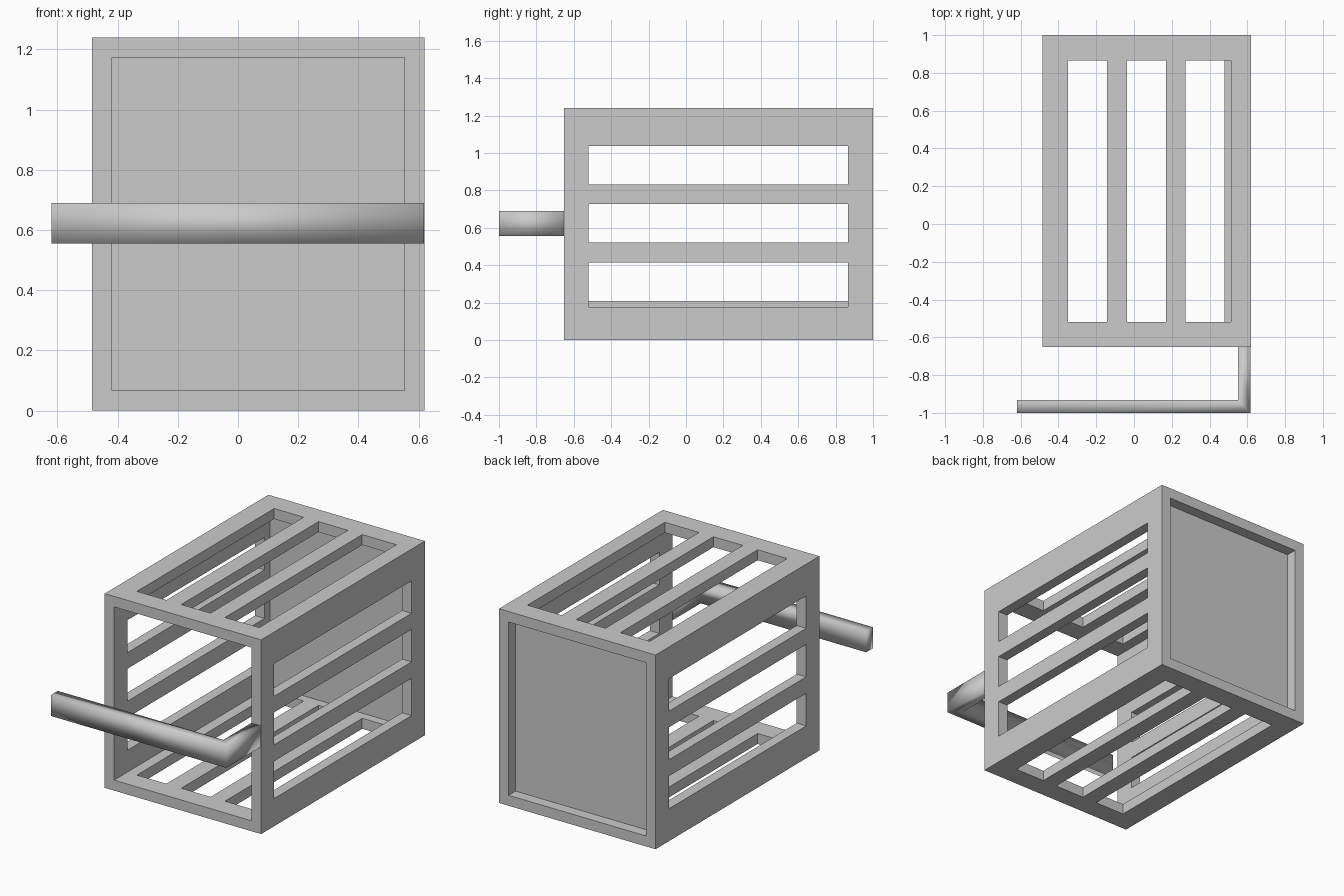
import bpy, bmesh
from mathutils import Vector

if "Cube" in bpy.data.objects:
    bpy.data.objects.remove(bpy.data.objects["Cube"])

T = 0.067                                # board thickness
X0, X1 = -0.485, 0.62
Z1 = 1.24
YS = [-0.652, -0.52, 0.865, 1.0]         # front edge, slot ends, back edge


def finish(bm, name, smooth=False):
    bmesh.ops.recalc_face_normals(bm, faces=bm.faces)
    mesh = bpy.data.meshes.new(name)
    bm.to_mesh(mesh)
    bm.free()
    obj = bpy.data.objects.new(name, mesh)
    bpy.context.collection.objects.link(obj)
    for p in mesh.polygons:
        p.use_smooth = smooth
    return obj


def extrude(bm, vec):
    ret = bmesh.ops.extrude_face_region(bm, geom=bm.faces[:], use_keep_orig=True)
    verts = [g for g in ret["geom"] if isinstance(g, bmesh.types.BMVert)]
    bmesh.ops.translate(bm, verts=verts, vec=vec)


def slotted_board(name, cuts, place, depth):
    """Board along y; every odd interval of cuts is a slot between the end rails."""
    bm = bmesh.new()
    grid = [[bm.verts.new(place(c, y)) for y in YS] for c in cuts]
    for i in range(len(cuts) - 1):
        for j in range(3):
            if not (i % 2 and j == 1):
                bm.faces.new((grid[i][j], grid[i + 1][j],
                              grid[i + 1][j + 1], grid[i][j + 1]))
    extrude(bm, Vector(depth))
    finish(bm, name)


# Slotted boards: floor, lid and two sides
slots_x = [-0.35, -0.142, -0.037, 0.17, 0.272]
slots_z = [0.415, 0.52, 0.727, 0.83, 1.037]
slotted_board("floor_board", [X0 + T] + slots_x + [0.48, X1],
              lambda x, y: (x, y, 0), (0, 0, T))
slotted_board("top_board", [X0 + T] + slots_x + [0.514, X1],
              lambda x, y: (x, y, Z1 - T), (0, 0, T))
slotted_board("left_board", [0, 0.207] + slots_z + [Z1],
              lambda z, y: (X0, y, z), (T, 0, 0))
slotted_board("right_board", [T, 0.177] + slots_z + [Z1 - T],
              lambda z, y: (X1 - T, y, z), (T, 0, 0))

# Thin recessed back panel
bm = bmesh.new()
bm.faces.new([bm.verts.new((x, 0.922, z)) for x, z in
              ((X0 + T, T), (X1 - T, T), (X1 - T, Z1 - T), (X0 + T, Z1 - T))])
extrude(bm, Vector((0, 0.008, 0)))
finish(bm, "back_panel")

# L-shaped front handle, smooth shaded flat bar with a mitred corner
outer = [(-0.62, -1.0), (0.617, -1.0), (0.617, -0.652)]
inner = [(-0.62, -0.933), (0.55, -0.933), (0.55, -0.652)]
bm = bmesh.new()
a = [bm.verts.new((x, y, 0.555)) for x, y in outer]
b = [bm.verts.new((x, y, 0.555)) for x, y in inner]
for i in range(2):
    bm.faces.new((a[i], a[i + 1], b[i + 1], b[i]))
extrude(bm, Vector((0, 0, 0.135)))
finish(bm, "front_handle", smooth=True)
